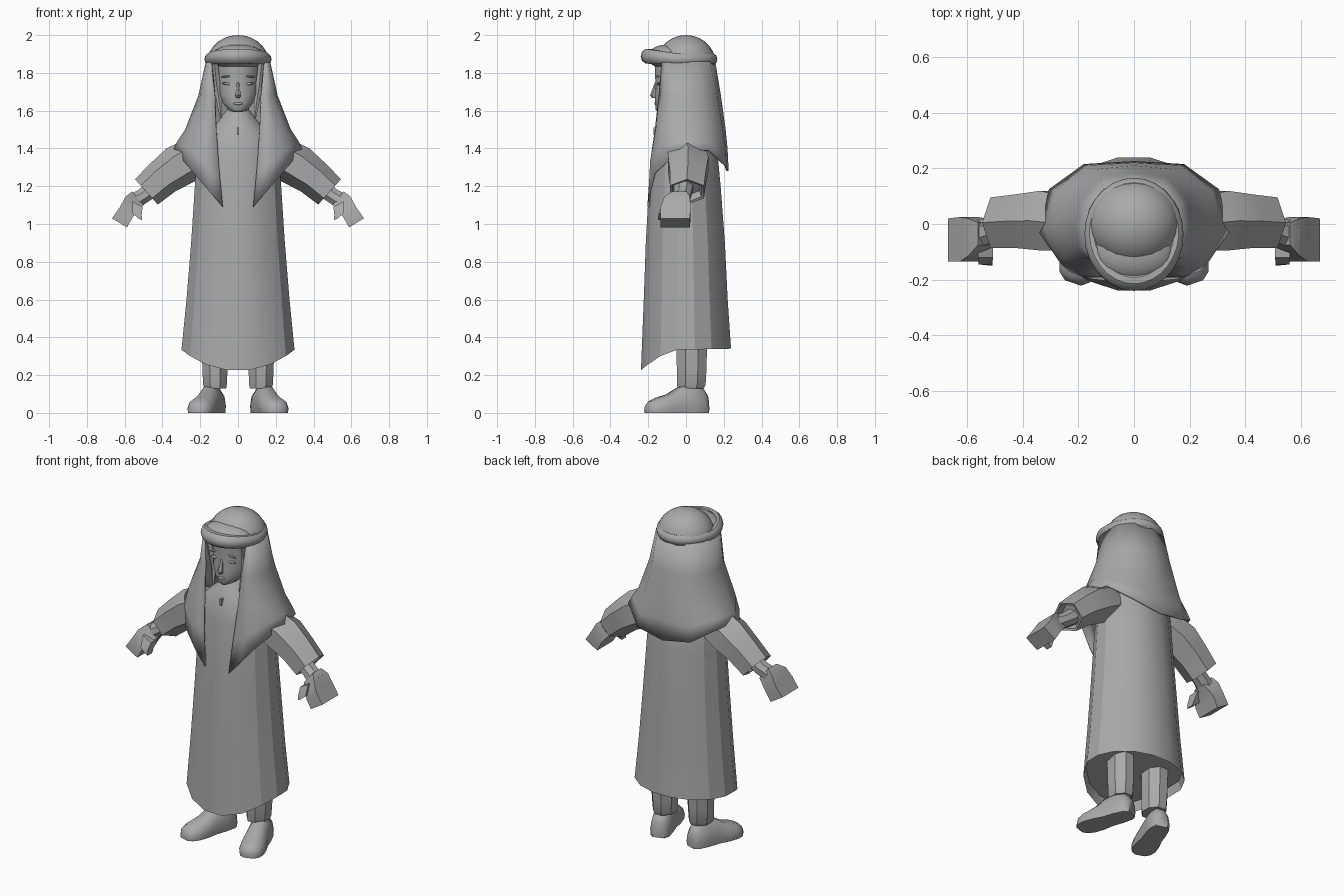
import bpy, bmesh, math
from mathutils import Vector

if "Cube" in bpy.data.objects:
    bpy.data.objects.remove(bpy.data.objects["Cube"])

cloth = bpy.data.materials.new("plain grey")
cloth.diffuse_color = (0.40, 0.40, 0.40, 1)
cloth.use_nodes = True
cloth.node_tree.nodes["Principled BSDF"].inputs["Base Color"].default_value = cloth.diffuse_color


def finish(name, bm, mirror=False, angle=35, bevel=0, subdiv=0, thick=0):
    bmesh.ops.recalc_face_normals(bm, faces=bm.faces)
    me = bpy.data.meshes.new(name)
    bm.to_mesh(me)
    bm.free()
    me.materials.append(cloth)
    ob = bpy.data.objects.new(name, me)
    bpy.context.collection.objects.link(ob)
    bpy.ops.object.select_all(action='DESELECT')
    ob.select_set(True)
    bpy.context.view_layer.objects.active = ob
    bpy.ops.object.shade_smooth_by_angle(angle=math.radians(angle))
    if mirror:
        m = ob.modifiers.new("mirror", 'MIRROR')
        m.use_clip = True
        m.merge_threshold = 0.002
    if subdiv:
        ob.modifiers.new("smooth", 'SUBSURF').levels = subdiv
        ob.modifiers["smooth"].render_levels = subdiv
    if thick:
        s = ob.modifiers.new("thickness", 'SOLIDIFY')
        s.thickness, s.offset = thick, -1
    if bevel:
        b = ob.modifiers.new("bevel", 'BEVEL')
        b.width, b.segments = bevel, 2
    return ob


def loft(name, rings, caps=(True, True), **kw):
    """Skin closed rings of equal point count."""
    bm = bmesh.new()
    vs = [[bm.verts.new(p) for p in r] for r in rings]
    n = len(vs[0])
    for a, b in zip(vs, vs[1:]):
        for i in range(n):
            j = (i + 1) % n
            bm.faces.new((a[i], a[j], b[j], b[i]))
    if caps[0]:
        bm.faces.new(vs[0])
    if caps[1]:
        bm.faces.new(vs[-1])
    return finish(name, bm, **kw)


def oval(z, rx, yf, yb, n, cx=0.0):
    cy, ry = (yf + yb) / 2, (yb - yf) / 2
    return [Vector((cx + rx * math.cos(t), cy + ry * math.sin(t), z))
            for t in [2 * math.pi * (i + .5) / n for i in range(n)]]


def limb_ring(x, z, y, half_h, half_d, tilt, n=6):
    """Ring across an arm that slopes down and outwards."""
    u = Vector((math.sin(tilt), 0, math.cos(tilt)))
    r = []
    for i in range(n):
        t = 2 * math.pi * (i + .5) / n
        r.append(Vector((x, y, z)) + u * half_h * math.sin(t) * 1.1
                 + Vector((0, half_d * math.cos(t) * 1.1, 0)))
    return r


# robe, with a hem that dips at the front and a recessed underside
def hem(p, lift=0):
    dip = max(0, -p.y - 0.05) / 0.19
    return Vector((p.x, p.y, 0.335 + 0.02 * p.y - 0.105 * dip ** 1.5 + lift))


N = 16
base = oval(0, .305, -.243, .243, N)
inner = [hem(Vector((p.x * .95, p.y * .95, 0)), .05) for p in base]
body = [(.6, .278, -.228, .225), (.9, .253, -.217, .21), (1.2, .233, -.2, .187),
        (1.38, .222, -.18, .17), (1.47, .19, -.165, .14), (1.54, .11, -.135, .09),
        (1.6, .065, -.10, .04)]
loft("robe", [inner, [hem(p) for p in base]] + [oval(*b, N) for b in body], angle=22)
loft("robe_button_strip", [[Vector((x, y, z)) for x, y in
     ((-.005, -.14), (.005, -.14), (.005, -.172), (-.005, -.172))] for z in (1.47, 1.51)])

# headscarf: columns from front edge round to the middle of the back
cols = [
    [(.145, -.13, 1.86), (.125, -.145, 1.68), (.115, -.165, 1.5), (.10, -.19, 1.3), (.08, -.205, 1.09)],
    [(.16, -.10, 1.86), (.175, -.12, 1.68), (.185, -.16, 1.5), (.18, -.19, 1.33), (.15, -.198, 1.17)],
    [(.168, -.06, 1.86), (.2, -.08, 1.68), (.25, -.12, 1.5), (.265, -.14, 1.4), (.235, -.17, 1.27)],
    [(.17, -.01, 1.86), (.21, 0, 1.68), (.28, -.01, 1.5), (.32, -.02, 1.44), (.34, -.03, 1.395)],
    [(.16, .06, 1.86), (.185, .09, 1.68), (.24, .115, 1.5), (.28, .12, 1.44), (.305, .125, 1.39)],
    [(.11, .125, 1.86), (.12, .165, 1.68), (.15, .195, 1.5), (.17, .21, 1.4), (.18, .215, 1.31)],
    [(0, .155, 1.86), (0, .185, 1.68), (0, .21, 1.5), (0, .22, 1.4), (0, .226, 1.28)]]
bm = bmesh.new()
grid = [[bm.verts.new(p) for p in c] for c in cols]
for a, b in zip(grid, grid[1:]):
    for k in range(4):
        bm.faces.new((a[k], a[k + 1], b[k + 1], b[k]))
finish("headscarf", bm, mirror=True, angle=40, thick=.012)

# crown of the scarf
bm = bmesh.new()
bmesh.ops.create_uvsphere(bm, u_segments=24, v_segments=14, radius=1)
for v in bm.verts:
    v.co = Vector((v.co.x * .165, v.co.y * .157, 1.85 + v.co.z * (.15 if v.co.z > 0 else .03)))
finish("scarf_crown", bm)

# rolled head band, thicker and higher at the brow
rings = []
for i in range(28):
    a = 2 * math.pi * i / 28
    c, s = math.cos(a), math.sin(a)
    front = max(0, -s)
    r = .025 + .012 * front
    h = .031 + .010 * front
    center = Vector(((.178 - r) * c, -.037 + (.203 - r) * s, 1.872 + .016 * front))
    rings.append([center + Vector((c * r * math.cos(t), s * r * math.cos(t), h * math.sin(t)))
                  for t in [2 * math.pi * k / 10 for k in range(10)]])
loft("head_band", rings + [rings[0]], caps=(False, False))

# folded cloth sloping from the crown to the brow
bm = bmesh.new()
bmesh.ops.create_uvsphere(bm, u_segments=20, v_segments=10, radius=1)
for v in bm.verts:
    v.co = Vector((v.co.x * .145, -.10 + v.co.y * .105, 1.885 + v.co.z * .065))
finish("brow_fold", bm)

# head with a tapered jaw and a forward chin
head = [(1.592, .022, -.150, -.09), (1.605, .05, -.162, -.06), (1.64, .082, -.163, 0),
        (1.69, .108, -.166, .07), (1.74, .118, -.160, .11), (1.79, .12, -.165, .12),
        (1.86, .12, -.165, .12)]
loft("head", [oval(*h, 18) for h in head], angle=60)
loft("neck", [oval(1.5, .065, -.11, .03, 10), oval(1.68, .06, -.10, .03, 10)])


def blob(name, loc, size, tilt=0, mirror=False):
    m = bmesh.new()
    bmesh.ops.create_uvsphere(m, u_segments=12, v_segments=8, radius=1)
    for v in m.verts:
        x, y, z = (v.co[i] * size[i] for i in range(3))
        v.co = Vector(loc) + Vector((x * math.cos(tilt) - z * math.sin(tilt), y,
                                     x * math.sin(tilt) + z * math.cos(tilt)))
    finish(name, m, mirror=mirror)


# face details
loft("nose", [oval(1.668, .012, -.18, -.15, 6), oval(1.682, .017, -.19, -.15, 6),
              oval(1.75, .007, -.165, -.14, 6)])
blob("lips", (0, -.160, 1.637), (.026, .008, .007))
blob("eyelid", (.053, -.143, 1.742), (.032, .009, .007), .1, True)
blob("eyebrow", (.055, -.149, 1.782), (.038, .007, .005), -.1, True)
loft("hair_lock", [oval(z, r, y - r, y + r, 6, x) for z, r, y, x in
     ((1.56, .006, -.11, .09), (1.64, .016, -.09, .098), (1.75, .022, -.09, .115),
      (1.85, .022, -.11, .125))], mirror=True)

# wide sleeves, hollow at the cuff
T = math.radians(42)
loft("sleeve", [limb_ring(.18, 1.38, 0, .10, .10, T), limb_ring(.30, 1.315, .012, .105, .112, T),
                limb_ring(.40, 1.245, .01, .09, .10, T), limb_ring(.485, 1.17, .005, .082, .095, T),
                limb_ring(.482, 1.173, .005, .07, .08, T), limb_ring(.45, 1.20, .005, .06, .07, T)],
     mirror=True, angle=30)

# wrists and block hands
loft("wrist", [limb_ring(.42, 1.21, -.01, .045, .05, T, 8), limb_ring(.50, 1.15, -.02, .04, .045, T, 8),
               limb_ring(.56, 1.115, -.04, .045, .05, T, 8)], mirror=True)


def slab(x0, z0, x1, z1, ya, yb):
    return [Vector((x0, ya, z0)), Vector((x1, ya, z1)), Vector((x1, yb, z1)), Vector((x0, yb, z0))]


loft("hand", [slab(.50, 1.10, .56, 1.172, -.075, .005), slab(.535, 1.065, .595, 1.145, -.115, .02),
              slab(.558, 1.035, .625, 1.09, -.135, .025), slab(.588, .982, .667, 1.03, -.135, .02)],
     mirror=True, angle=25)
loft("thumb", [slab(.505, 1.09, .56, 1.12, -.12, -.05), slab(.51, 1.05, .558, 1.055, -.145, -.085),
               slab(.508, 1.02, .528, 1.03, -.148, -.105)], mirror=True, angle=25)

# trousers
loft("trouser_leg", [oval(z, w, f, b, 8, x) for z, w, f, b, x in
     ((.13, .062, -.05, .10, .12), (.15, .068, -.055, .11, .122), (.23, .072, -.055, .115, .122),
      (.45, .075, -.06, .12, .125))], mirror=True, angle=30)

# shoes, toes turned outwards: (distance from heel, half width, height)
rings = []
turn = math.radians(19)
d, w = Vector((math.sin(turn), -math.cos(turn), 0)), Vector((math.cos(turn), math.sin(turn), 0))
for t, hw, h in ((0, .035, .09), (.025, .055, .125), (.09, .062, .15), (.16, .062, .135),
                 (.22, .072, .098), (.28, .072, .08), (.32, .058, .062), (.342, .03, .04)):
    o = Vector((.108, .112, 0)) + d * t
    rings.append([o + w * hw * a + Vector((0, 0, h * b)) for a, b in
                  ((-.95, 0), (.95, 0), (1, .3), (.85, .7), (.4, 1), (-.4, 1), (-.85, .7), (-1, .3))])
loft("shoe", rings, mirror=True, angle=50)
